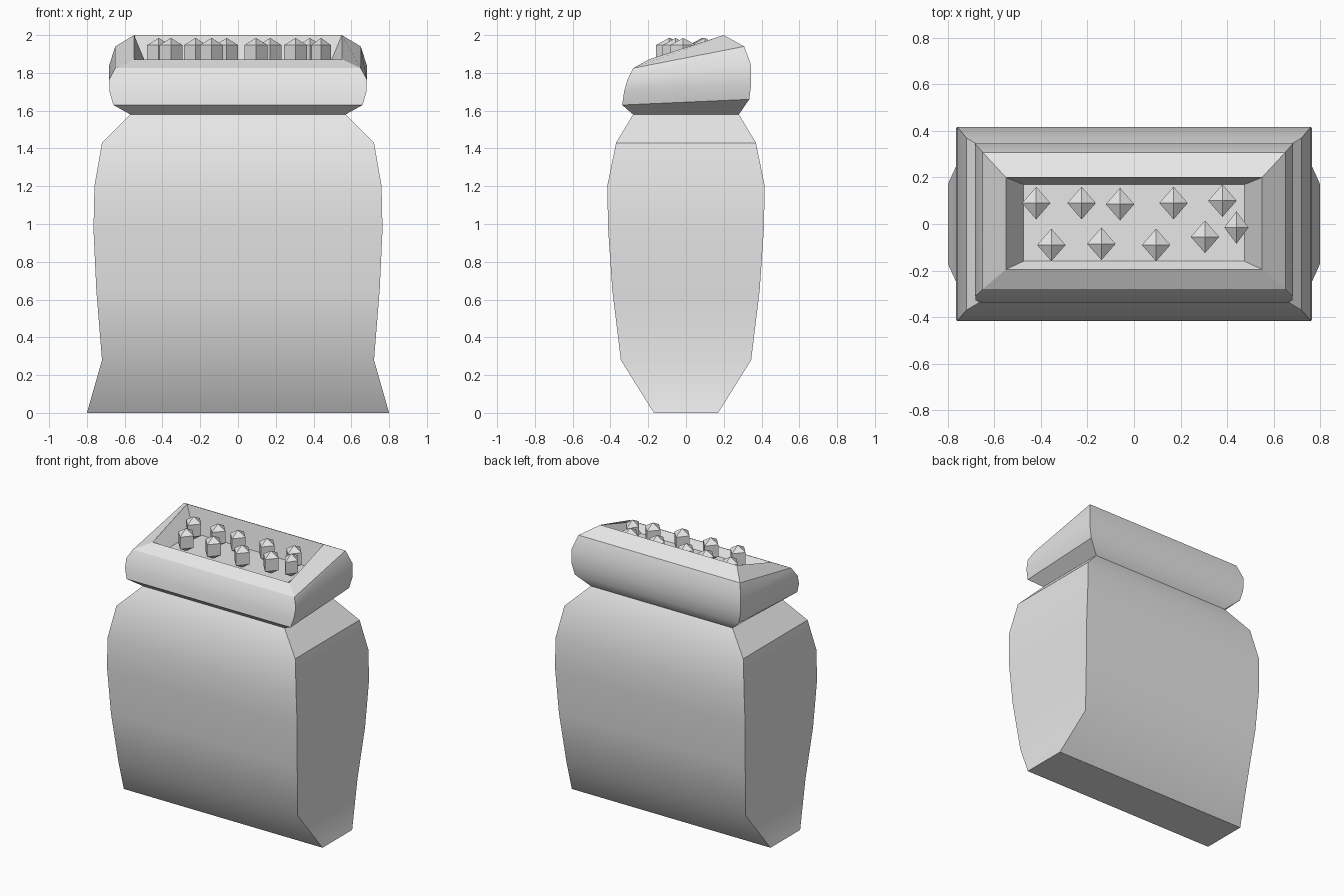
import bpy
import bmesh
import math

old = bpy.data.objects.get("Cube")
if old:
    bpy.data.objects.remove(old, do_unlink=True)

grey = bpy.data.materials.new("light_grey")
grey.use_nodes = True
colour = (0.8, 0.8, 0.8, 1)
grey.diffuse_color = colour
grey.node_tree.nodes["Principled BSDF"].inputs["Base Color"].default_value = colour


def finish(name, bm, smooth=True):
    """Turn a bmesh into a named, coloured object."""
    bmesh.ops.recalc_face_normals(bm, faces=bm.faces)
    mesh = bpy.data.meshes.new(name)
    bm.to_mesh(mesh)
    bm.free()
    mesh.materials.append(grey)
    obj = bpy.data.objects.new(name, mesh)
    bpy.context.collection.objects.link(obj)
    if smooth:
        bpy.ops.object.select_all(action="DESELECT")
        obj.select_set(True)
        bpy.context.view_layer.objects.active = obj
        bpy.ops.object.shade_smooth_by_angle(angle=math.radians(30))
    return obj


def loft(name, rings):
    """Rectangular rings (half width, front y, front z, back y, back z), capped."""
    bm = bmesh.new()
    loops = []
    for w, fy, fz, by, bz in rings:
        corners = ((-w, fy, fz), (w, fy, fz), (w, by, bz), (-w, by, bz))
        loops.append([bm.verts.new(c) for c in corners])
    for low, high in zip(loops, loops[1:]):
        for i in range(4):
            j = (i + 1) % 4
            bm.faces.new((low[i], low[j], high[j], high[i]))
    bm.faces.new(loops[0][::-1])
    bm.faces.new(loops[-1])
    return finish(name, bm)


# Sack body: height, half width, half depth
body = [(0, .80, .17), (.28, .72, .345), (.65, .75, .39), (.97, .765, .412),
        (1.2, .76, .417), (1.43, .72, .37), (1.58, .57, .28)]
loft("sack_body", [(w, -d, z, d, z) for z, w, d in body])

# Rolled cuff, higher at the back, with a sunken filling surface
loft("rolled_cuff", [
    (.57, -.28, 1.58, .28, 1.58),
    (.66, -.338, 1.63, .335, 1.66),
    (.68, -.328, 1.70, .345, 1.74),
    (.682, -.31, 1.765, .345, 1.84),
    (.65, -.28, 1.825, .308, 1.94),
    (.55, -.195, 1.872, .20, 2.0),
    (.475, -.16, 1.82, .17, 1.82),
])


# Seeds: four-sided prisms with pointed ends
def seed(index, x, y, half_width):
    bm = bmesh.new()
    half_depth = .07
    rings = []
    for z in (1.86, 1.947):
        rings.append([bm.verts.new(p) for p in (
            (x - half_width, y, z), (x, y - half_depth, z),
            (x + half_width, y, z), (x, y + half_depth, z))])
    bottom = bm.verts.new((x, y, 1.822))
    top = bm.verts.new((x, y, 1.985))
    for i in range(4):
        j = (i + 1) % 4
        bm.faces.new((rings[0][i], rings[0][j], rings[1][j], rings[1][i]))
        bm.faces.new((rings[1][i], rings[1][j], top))
        bm.faces.new((rings[0][j], rings[0][i], bottom))
    finish(f"seed_{index}", bm, smooth=False)


spots = [(-.42, .09), (-.225, .09), (-.06, .085), (.17, .09), (.38, .10),
         (-.355, -.09), (-.14, -.085), (.095, -.09), (.305, -.055), (.44, -.015)]
for n, (x, y) in enumerate(spots, 1):
    seed(n, x, y, .052 if n == len(spots) else .061)
